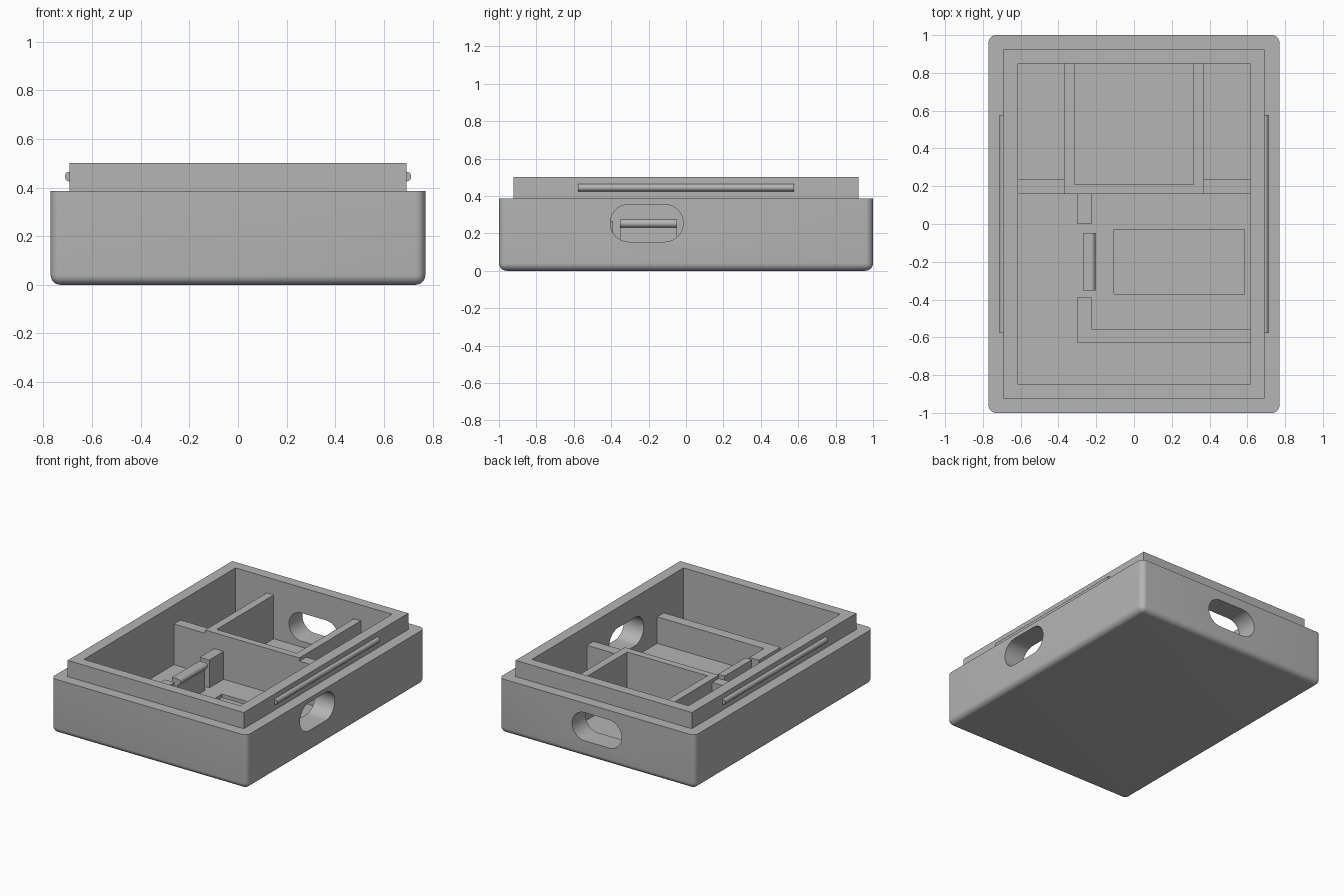
import bpy, bmesh, math
from mathutils import Matrix

cube = bpy.data.objects.get("Cube")
if cube:
    bpy.data.objects.remove(cube)

grey = bpy.data.materials.new("plain_grey")
grey.use_nodes = True
grey.diffuse_color = (0.46, 0.46, 0.46, 1)
grey.node_tree.nodes["Principled BSDF"].inputs["Base Color"].default_value = grey.diffuse_color


def finish(name, bm):
    mesh = bpy.data.meshes.new(name)
    bmesh.ops.recalc_face_normals(bm, faces=bm.faces)
    bm.to_mesh(mesh)
    bm.free()
    mesh.materials.append(grey)
    obj = bpy.data.objects.new(name, mesh)
    bpy.context.collection.objects.link(obj)
    return obj


def box_mesh(x0, x1, y0, y1, z0, z1):
    bm = bmesh.new()
    bmesh.ops.create_cube(bm, size=1)
    for v in bm.verts:
        v.co.x = x1 if v.co.x > 0 else x0
        v.co.y = y1 if v.co.y > 0 else y0
        v.co.z = z1 if v.co.z > 0 else z0
    return bm


def box(name, *bounds):
    return finish(name, box_mesh(*bounds))


def bead(name, x, y0, y1, z, radius):
    """Round bar lying along y."""
    bm = bmesh.new()
    bmesh.ops.create_cone(bm, cap_ends=True, segments=32, radius1=radius, radius2=radius, depth=y1 - y0)
    bm.transform(Matrix.Translation((x, (y0 + y1) / 2, z)) @ Matrix.Rotation(math.pi / 2, 4, "X"))
    return smooth(finish(name, bm))


def slot_cutter(name, half, radius, placement):
    """Rounded slot in the local xz plane, cutting along y."""
    bm = bmesh.new()
    verts = []
    n = 24
    for side, start in ((1, -math.pi / 2), (-1, math.pi / 2)):
        for i in range(n + 1):
            a = start + math.pi * i / n
            verts.append(bm.verts.new((side * (half - radius) + radius * math.cos(a), -0.2,
                                       radius * math.sin(a))))
    face = bm.faces.new(verts)
    out = bmesh.ops.extrude_face_region(bm, geom=[face])
    bmesh.ops.translate(bm, vec=(0, 0.4, 0), verts=[g for g in out["geom"] if isinstance(g, bmesh.types.BMVert)])
    bm.transform(placement)
    return finish(name, bm)


def select(obj):
    bpy.ops.object.select_all(action="DESELECT")
    obj.select_set(True)
    bpy.context.view_layer.objects.active = obj


def smooth(obj):
    select(obj)
    bpy.ops.object.shade_smooth_by_angle(angle=math.radians(35))
    return obj


def combine(obj, tool, operation):
    tool.hide_render = True
    mod = obj.modifiers.new(operation, "BOOLEAN")
    mod.operation, mod.object, mod.solver = operation, tool, "EXACT"
    select(obj)
    bpy.ops.object.modifier_apply(modifier=mod.name)
    bpy.data.objects.remove(tool)


# Outer case: rounded upright corners and bottom rim, sharp top rim
W, L, RIM, FLOOR = 0.77, 1.0, 0.385, 0.077
bm = box_mesh(-W, W, -L, L, 0, RIM)
edges = [e for e in bm.edges if min(v.co.z for v in e.verts) < 0.01]
bmesh.ops.bevel(bm, geom=edges, offset=0.04, offset_type="OFFSET", segments=8, profile=0.5, affect="EDGES")
case = finish("case", bm)

# Raised lip, hollow interior and shallow floor pocket
combine(case, box("lip", -0.692, 0.692, -0.923, 0.923, 0.2, 0.5), "UNION")
combine(case, box("cavity", -0.615, 0.615, -0.85, 0.85, FLOOR, 0.7), "DIFFERENCE")
combine(case, box("pocket", -0.105, 0.585, -0.37, -0.03, FLOOR - 0.025, 0.2), "DIFFERENCE")

# Slots through the left and back walls
side_place = Matrix.Translation((W, -0.21, 0.255)) @ Matrix.Rotation(math.pi / 2, 4, "Z")
combine(case, slot_cutter("side_slot", 0.195, 0.1, side_place), "DIFFERENCE")
combine(case, slot_cutter("back_slot", 0.195, 0.1, Matrix.Translation((0, L, 0.218))), "DIFFERENCE")
smooth(case)

# Back compartment walls, side tabs and outer snap ridges
BASE = FLOOR - 0.005
box("compartment_front", -0.37, 0.37, 0.16, 0.21, BASE, 0.388)
for side, label in ((1, "left"), (-1, "right")):
    def span(a, b):
        return sorted((side * a, side * b))
    box(label + "_compartment_wall", *span(0.315, 0.37), 0.21, 0.853, BASE, 0.388)
    box(label + "_tab", *span(0.37, 0.618), 0.16, 0.235, BASE, 0.365)
    bead(label + "_snap_ridge", side * 0.692, -0.577, 0.577, 0.445, 0.02)

# Board holder: post, corner bracket and snap clip
TOP = 0.275
box("post", -0.3, -0.225, 0, 0.163, BASE, TOP)
box("bracket_long", -0.3, 0.618, -0.63, -0.555, BASE, TOP - 0.01)
box("bracket_short", -0.3, -0.225, -0.555, -0.39, BASE, TOP - 0.01)
box("clip_stem", -0.27, -0.227, -0.353, -0.047, BASE, TOP)
bead("clip_bead", -0.227, -0.353, -0.047, 0.253, 0.022)
